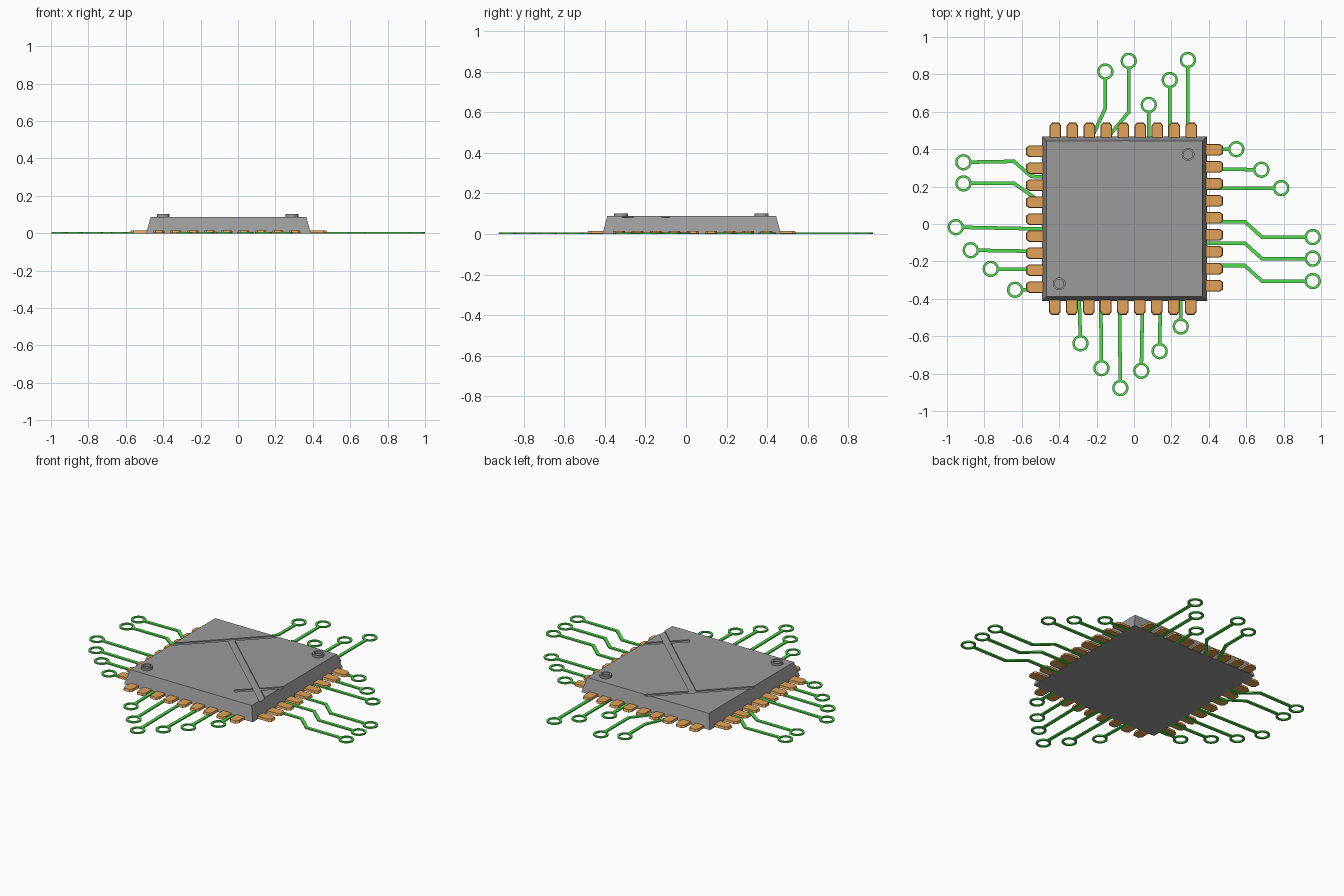
import bpy, bmesh, math
from mathutils import Vector, Matrix

if "Cube" in bpy.data.objects:
    bpy.data.objects.remove(bpy.data.objects["Cube"])


def material(name, rgb):
    m = bpy.data.materials.new(name)
    m.diffuse_color = (*rgb, 1)
    m.use_nodes = True
    m.node_tree.nodes["Principled BSDF"].inputs["Base Color"].default_value = m.diffuse_color
    return m


GREY = material("package grey", (0.33, 0.33, 0.33))
GOLD = material("contact copper", (0.75, 0.37, 0.1))
GREEN = material("trace green", (0.08, 0.72, 0.075))


def finish(name, bm, mat):
    bmesh.ops.recalc_face_normals(bm, faces=bm.faces)
    me = bpy.data.meshes.new(name)
    bm.to_mesh(me)
    bm.free()
    me.transform(Matrix.Translation((0.004, -0.005, 0)))
    me.materials.append(mat)
    ob = bpy.data.objects.new(name, me)
    bpy.context.collection.objects.link(ob)
    return ob


def loft(bm, lower, upper):
    """Closed solid between two outlines with equal point counts."""
    a = [bm.verts.new(p) for p in lower]
    b = [bm.verts.new(p) for p in upper]
    n = len(a)
    bm.faces.new(a[::-1])
    bm.faces.new(b)
    for i in range(n):
        j = (i + 1) % n
        bm.faces.new((a[i], a[j], b[j], b[i]))


def prism(bm, pts, z0, z1):
    loft(bm, [(p[0], p[1], z0) for p in pts], [(p[0], p[1], z1) for p in pts])


def ring(bm, c, r_out, r_in, z0, z1, z_in=None, n=24):
    """Flat ring; with z_in the hole is closed by a recessed floor."""
    rows = []
    for r, z in ((r_in, z0 if z_in is None else z_in), (r_in, z1), (r_out, z1), (r_out, z0)):
        rows.append([bm.verts.new((c[0] + r * math.cos(i * math.tau / n),
                                   c[1] + r * math.sin(i * math.tau / n), z)) for i in range(n)])
    pairs = list(zip(rows, rows[1:]))
    if z_in is None:
        pairs.append((rows[3], rows[0]))
    else:
        bm.faces.new(rows[0])
        bm.faces.new(rows[3][::-1])
    for p, q in pairs:
        for i in range(n):
            j = (i + 1) % n
            bm.faces.new((p[i], p[j], q[j], q[i]))


# Package body: a tapered slab
CX, CY, TOP = -0.055, 0.033, 0.088


def square(h, z):
    return [(CX + sx * h, CY + sy * h, z) for sx, sy in ((-1, -1), (1, -1), (1, 1), (-1, 1))]


bm = bmesh.new()
loft(bm, square(0.44, 0), square(0.416, TOP))
body = finish("package_body", bm, GREY)

# Shallow grooves cut in the top face
for p, q, w in (((-0.56, -0.06), (0.05, 0.55), 0.014),
                ((-0.235, 0.265), (0.48, -0.39), 0.02),
                ((0.17, -0.28), (0.45, -0.01), 0.014)):
    bm = bmesh.new()
    p, q = Vector(p), Vector(q)
    d = (q - p).normalized()
    s = Vector((-d.y, d.x)) * w
    prism(bm, (p - s, q - s, q + s, p + s), TOP - 0.007, TOP + 0.05)
    cutter = finish("groove_cutter", bm, GREY)
    cutter.hide_render = True
    mod = body.modifiers.new("groove", 'BOOLEAN')
    mod.operation = 'DIFFERENCE'
    mod.solver = 'EXACT'
    mod.object = cutter
    bpy.context.view_layer.objects.active = body
    bpy.ops.object.modifier_apply(modifier=mod.name)
    bpy.data.objects.remove(cutter)

# Two round marks on opposite corners
bm = bmesh.new()
for c in ((0.285, 0.377), (-0.404, -0.315)):
    ring(bm, c, 0.034, 0.024, TOP - 0.004, TOP + 0.014, TOP + 0.001)
finish("corner_marks", bm, GREY)

# Contacts: nine per side, with chamfered tips
bm = bmesh.new()
for side, (shift, reach) in enumerate(((0.005, 0.527), (0.006, 0.514), (0.002, 0.526), (-0.009, 0.514))):
    ang = side * math.pi / 2
    ca, sa = math.cos(ang), math.sin(ang)
    for k in range(9):
        t = (k - 4) * 0.0908 + shift

        def outline(tip, w, z):
            uv = ((0.40, -w), (tip - 0.016, -w), (tip, -w * 0.6),
                  (tip, w * 0.6), (tip - 0.016, w), (0.40, w))
            return [(CX + u * ca - (t + v) * sa, CY + u * sa + (t + v) * ca, z) for u, v in uv]

        loft(bm, outline(reach, 0.031, 0.002), outline(reach - 0.005, 0.028, 0.016))
finish("contacts", bm, GOLD)

# Circuit traces: each path starts at its ring centre and runs to the body
paths = [
    # back
    [(-0.157, 0.82), (-0.157, 0.625), (-0.235, 0.455)],
    [(-0.032, 0.877), (-0.032, 0.605), (-0.15, 0.46)],
    [(0.075, 0.642), (0.075, 0.45)],
    [(0.187, 0.775), (0.187, 0.45)],
    [(0.284, 0.882), (0.284, 0.45)],
    # right
    [(0.543, 0.405), (0.37, 0.405)],
    [(0.677, 0.295), (0.37, 0.3)],
    [(0.783, 0.197), (0.37, 0.197)],
    # front
    [(-0.29, -0.633), (-0.297, -0.39)],
    [(-0.178, -0.766), (-0.182, -0.39)],
    [(-0.077, -0.872), (-0.082, -0.39)],
    [(0.035, -0.78), (0.042, -0.39)],
    [(0.133, -0.675), (0.137, -0.39)],
    [(0.246, -0.543), (0.246, -0.39)],
    # left
    [(-0.916, 0.335), (-0.645, 0.34), (-0.555, 0.26), (-0.47, 0.255)],
    [(-0.916, 0.222), (-0.645, 0.222), (-0.52, 0.135), (-0.47, 0.135)],
    [(-0.957, -0.012), (-0.47, -0.022)],
    [(-0.877, -0.135), (-0.47, -0.142)],
    [(-0.77, -0.235), (-0.47, -0.24)],
    [(-0.64, -0.347), (-0.47, -0.347)],
]
# three stepped traces on the right
for y in (-0.065, -0.18, -0.3):
    paths.append([(0.952, y), (0.68, y), (0.588, y + 0.083), (0.37, y + 0.083)])

Z0, Z1, HALF = 0.0, 0.008, 0.0095
bm = bmesh.new()
for path in paths:
    pts = [Vector(p) for p in path]
    ring(bm, pts[0], 0.0435, 0.031, Z0, Z1)
    pts[0] = pts[0] + (pts[1] - pts[0]).normalized() * 0.036
    dirs = [(b - a).normalized() for a, b in zip(pts, pts[1:])]
    left, right = [], []
    for i, p in enumerate(pts):
        d0, d1 = dirs[max(i - 1, 0)], dirs[min(i, len(dirs) - 1)]
        m = (d0 + d1).normalized()
        off = Vector((-m.y, m.x)) * (HALF / m.dot(d0))
        left.append(p + off)
        right.append(p - off)
    prism(bm, left + right[::-1], Z0, Z1)
finish("circuit_traces", bm, GREEN)
